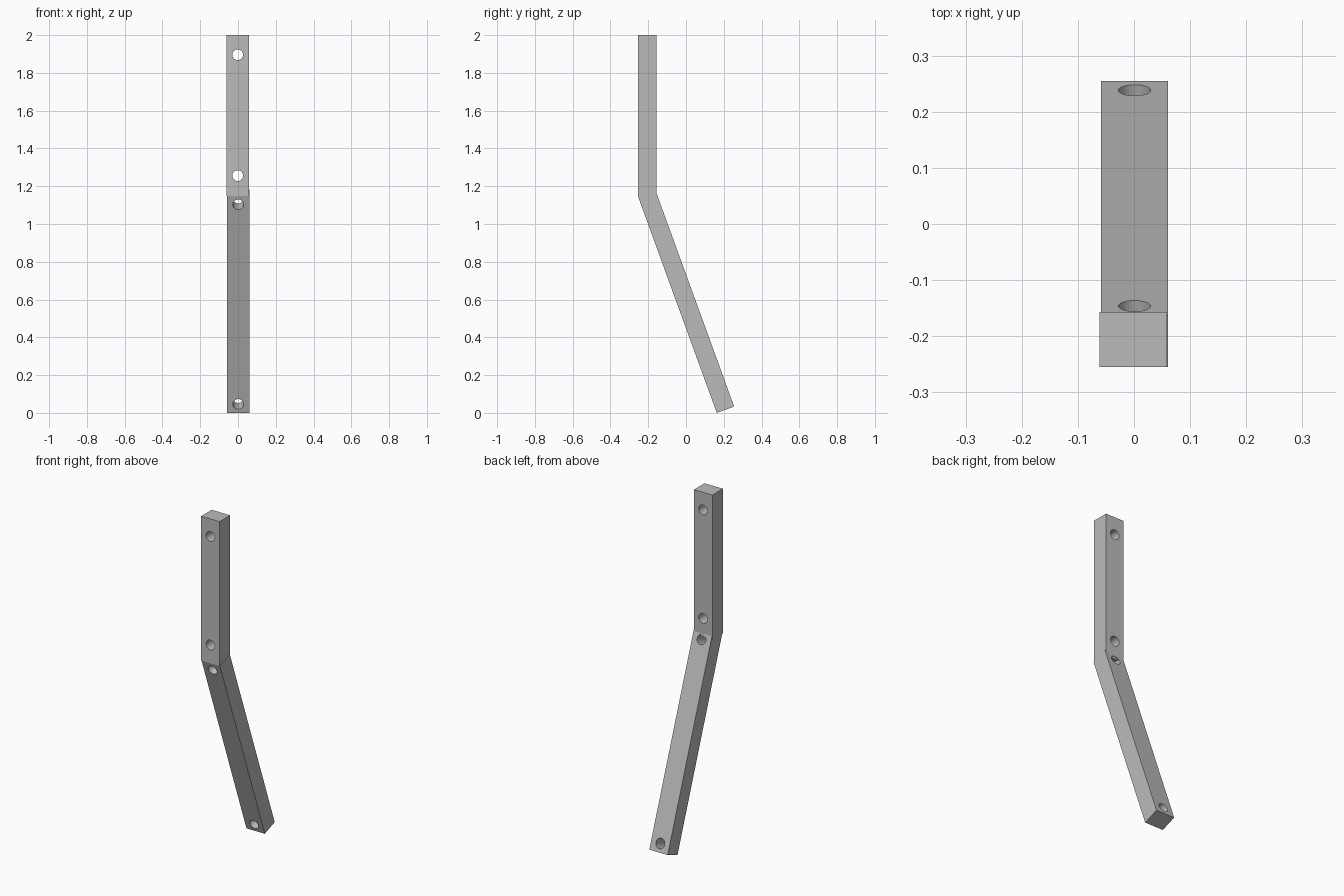
import bpy
import math
from mathutils import Matrix, Vector

default = bpy.data.objects.get("Cube")
if default:
    bpy.data.objects.remove(default, do_unlink=True)

WIDTH, DEPTH, HOLE_RADIUS = 0.12, 0.098, 0.0285

steel = bpy.data.materials.new("grey_steel")
steel.use_nodes = True
steel.diffuse_color = (0.5, 0.5, 0.5, 1)
steel.node_tree.nodes["Principled BSDF"].inputs["Base Color"].default_value = (0.5, 0.5, 0.5, 1)


def drilled_bar(name, corner, tilt, length, holes):
    """Square-ended bar rising from its lower front edge, drilled front to back."""
    frame = Matrix.Translation(corner) @ Matrix.Rotation(tilt, 4, 'X')

    bpy.ops.mesh.primitive_cube_add(size=1)
    bar = bpy.context.object
    bar.name = name
    bar.data.transform(frame @ Matrix.Translation((0, DEPTH / 2, length / 2))
                       @ Matrix.Diagonal((WIDTH, DEPTH, length, 1)))
    bar.data.materials.append(steel)

    for i, height in enumerate(holes):
        bpy.ops.mesh.primitive_cylinder_add(vertices=40, radius=HOLE_RADIUS, depth=DEPTH * 2)
        drill = bpy.context.object
        drill.name = f"{name}_drill_{i + 1}"
        drill.data.transform(frame @ Matrix.Translation((0, DEPTH / 2, height))
                             @ Matrix.Rotation(math.pi / 2, 4, 'X'))
        drill.data.materials.append(steel)
        cut = bar.modifiers.new("bolt_hole", 'BOOLEAN')
        cut.operation = 'DIFFERENCE'
        cut.solver = 'EXACT'
        cut.object = drill
        bpy.ops.object.select_all(action='DESELECT')
        bar.select_set(True)
        bpy.context.view_layer.objects.active = bar
        bpy.ops.object.modifier_apply(modifier=cut.name)
        bpy.data.objects.remove(drill, do_unlink=True)

    # Smooth hole walls, sharp bar edges
    bpy.ops.object.shade_smooth_by_angle(angle=math.radians(30))
    return bar


# Vertical mounting bar
drilled_bar("upper_bar", Vector((-0.0015, -0.255, 1.148)), 0, 0.852, (0.108, 0.748))
# Leaning bar whose square end runs into the foot of the upper bar
drilled_bar("lower_bar", Vector((0.001, 0.163, 0)), math.radians(20), 1.222, (0.049, 1.173))
